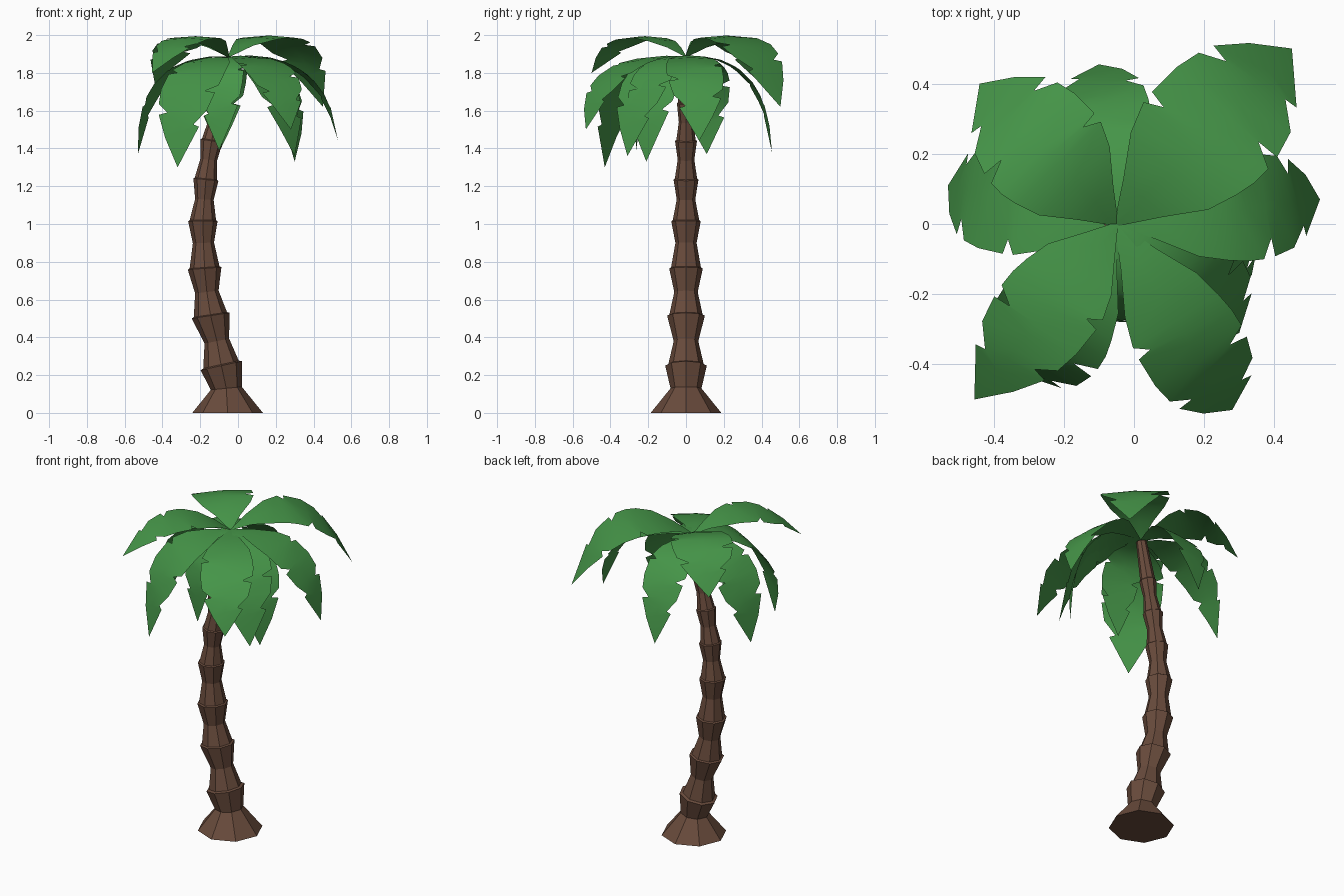
import bpy, bmesh, math
from mathutils import Vector

if "Cube" in bpy.data.objects:
    bpy.data.objects.remove(bpy.data.objects["Cube"])


def material(name, rgb):
    m = bpy.data.materials.new(name)
    m.diffuse_color = (*rgb, 1)
    m.use_nodes = True
    m.node_tree.nodes["Principled BSDF"].inputs["Base Color"].default_value = m.diffuse_color
    return m


def make_object(name, bm, mat, smooth):
    me = bpy.data.meshes.new(name)
    for f in bm.faces:
        f.smooth = smooth
    bm.to_mesh(me)
    bm.free()
    me.materials.append(mat)
    ob = bpy.data.objects.new(name, me)
    bpy.context.collection.objects.link(ob)
    return ob


bark = material("bark", (0.14, 0.07, 0.045))
green = material("leaf_green", (0.06, 0.30, 0.065))

# Trunk: x centre, height, radius, sideways slope of each ring
rings = [
    (-0.055, 0.00, 0.187, 0.0), (-0.062, 0.13, 0.082, -0.10),
    (-0.088, 0.25, 0.110, -0.22), (-0.090, 0.256, 0.094, -0.22),
    (-0.112, 0.38, 0.065, -0.20), (-0.145, 0.515, 0.100, -0.15),
    (-0.146, 0.52, 0.088, -0.15), (-0.165, 0.64, 0.062, -0.12),
    (-0.177, 0.765, 0.089, -0.07), (-0.177, 0.77, 0.079, -0.07),
    (-0.183, 0.90, 0.056, -0.04), (-0.186, 1.015, 0.078, 0.0),
    (-0.186, 1.02, 0.070, 0.0), (-0.178, 1.13, 0.049, 0.06),
    (-0.170, 1.235, 0.066, 0.10), (-0.170, 1.24, 0.059, 0.10),
    (-0.155, 1.34, 0.044, 0.13), (-0.140, 1.44, 0.058, 0.16),
    (-0.139, 1.445, 0.051, 0.16), (-0.120, 1.54, 0.038, 0.18),
    (-0.103, 1.64, 0.048, 0.2), (-0.102, 1.645, 0.043, 0.2),
    (-0.055, 1.88, 0.030, 0.2)]
SIDES = 8
bm = bmesh.new()
loops = []
for cx, z, r, slope in rings:
    loop = []
    for i in range(SIDES):
        a = math.tau * i / SIDES
        dx = r * math.cos(a)
        loop.append(bm.verts.new((cx + dx, r * math.sin(a), z - slope * dx)))
    loops.append(loop)
for lo, hi in zip(loops, loops[1:]):
    for i in range(SIDES):
        j = (i + 1) % SIDES
        bm.faces.new((lo[i], lo[j], hi[j], hi[i]))
bm.faces.new(loops[0][::-1])
bm.faces.new(loops[-1])
make_object("trunk", bm, bark, False)

# Frond edges: position along the frond, fraction of half width (dips are torn notches)
EDGE_A = [(0, .04), (.12, .40), (.25, .80), (.36, .98), (.40, .72), (.41, 1.0), (.55, 1.0),
          (.66, .92), (.72, .55), (.73, .84), (.86, .5), (1, 0)]
EDGE_B = [(0, .04), (.12, .40), (.25, .80), (.36, .94), (.44, 1.0), (.52, 1.0), (.57, .62),
          (.58, .97), (.70, .85), (.79, .46), (.80, .66), (1, 0)]
CROWN = Vector((-0.05, 0, 1.885))


def frond(name, tip, rise, reach, half, flip=False):
    tip = Vector(tip)
    out = Vector((tip.x - CROWN.x, tip.y, 0))
    ctrl = CROWN + out * reach
    ctrl.z = rise
    side = Vector((-out.y, out.x, 0)).normalized()

    def mid(t):
        return CROWN * (1 - t) ** 2 + ctrl * (2 * t * (1 - t)) + tip * t * t

    left, right = (EDGE_B, EDGE_A) if flip else (EDGE_A, EDGE_B)
    bm = bmesh.new()
    rows = []
    for (tl, wl), (tr, wr) in zip(left, right):
        c = bm.verts.new(mid((tl + tr) / 2))
        drop = Vector((0, 0, -0.06))
        l = bm.verts.new(mid(tl) + (side + drop) * half * wl)
        r = bm.verts.new(mid(tr) + (drop - side) * half * wr)
        rows.append((l, c, r))
    for p, q in zip(rows, rows[1:]):
        bm.faces.new((p[0], p[1], q[1], q[0]))
        bm.faces.new((p[1], p[2], q[2], q[1]))
    bmesh.ops.remove_doubles(bm, verts=bm.verts, dist=0.0005)
    make_object(name, bm, green, True)


# Upper fronds arch above the crown
frond("upper_frond_back_right", (0.45, 0.50, 1.62), 2.205, 0.64, 0.195)
frond("upper_frond_back_left", (-0.44, 0.40, 1.74), 2.15, 0.65, 0.175, True)
frond("upper_frond_front_left", (-0.455, -0.50, 1.80), 2.14, 0.52, 0.145)
frond("upper_frond_front_right", (0.30, -0.31, 1.36), 1.94, 0.80, 0.165, True)

# Lower fronds hang around the trunk
frond("lower_frond_right", (0.53, 0.07, 1.44), 1.95, 0.85, 0.15)
frond("lower_frond_back", (-0.10, 0.455, 1.38), 1.93, 0.90, 0.13, True)
frond("lower_frond_left", (-0.53, 0.11, 1.37), 1.93, 0.90, 0.155)
frond("lower_frond_front_left", (-0.32, -0.43, 1.30), 1.92, 0.95, 0.175, True)
frond("lower_frond_front", (-0.10, -0.26, 1.39), 1.92, 1.20, 0.12)
frond("lower_frond_front_right", (0.28, -0.53, 1.50), 1.94, 0.85, 0.15, True)
frond("lower_frond_side", (0.30, -0.21, 1.33), 1.92, 1.05, 0.15)
